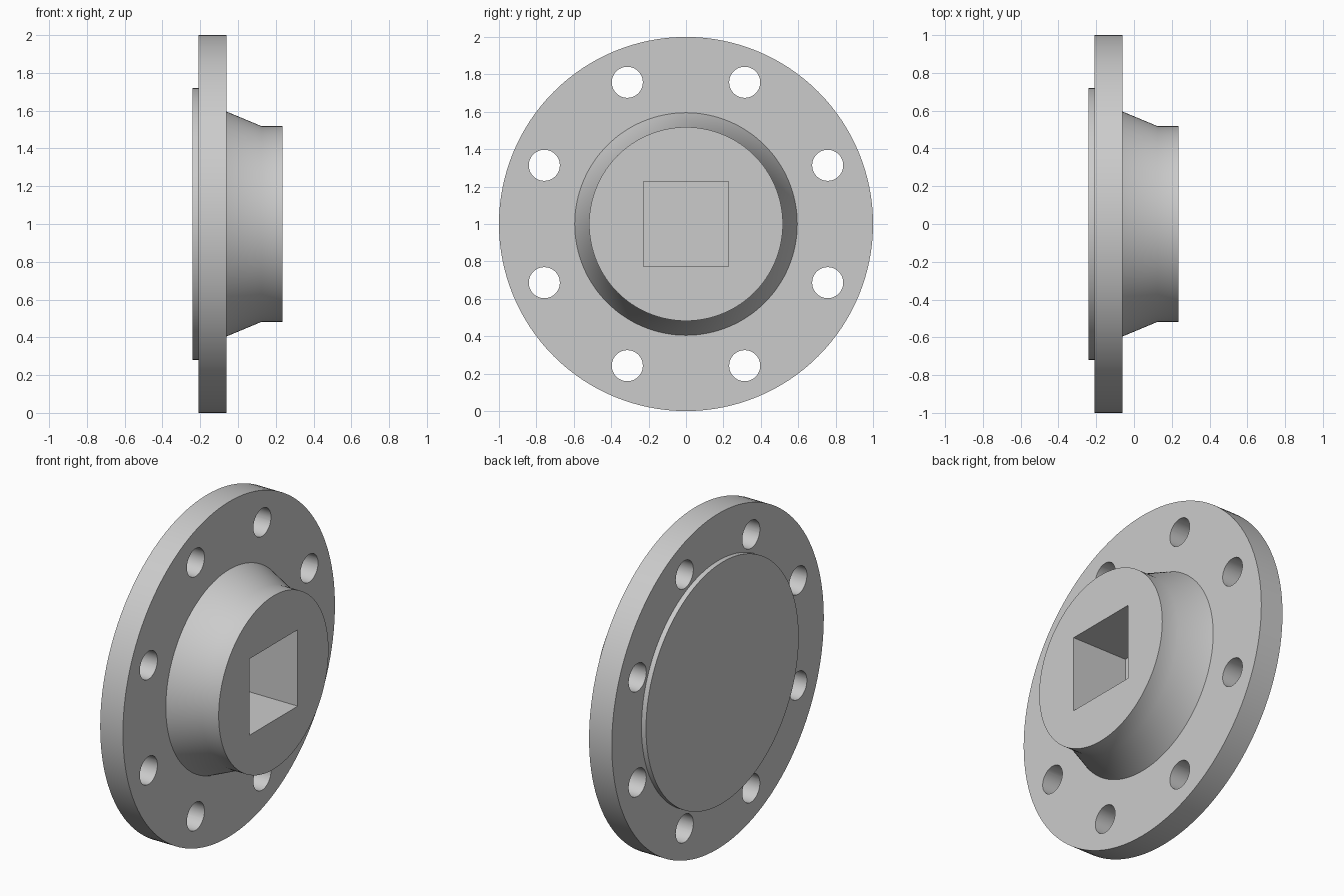
import bpy, bmesh
from math import pi, radians, sin, cos
from mathutils import Matrix

if "Cube" in bpy.data.objects:
    bpy.data.objects.remove(bpy.data.objects["Cube"], do_unlink=True)

SEGMENTS = 128
CENTRE_Z = 1.0

steel = bpy.data.materials.new("steel_grey")
steel.use_nodes = True
grey = (0.6, 0.6, 0.6, 1)
steel.diffuse_color = grey
steel.node_tree.nodes["Principled BSDF"].inputs["Base Color"].default_value = grey


def add_object(name, bm):
    bmesh.ops.recalc_face_normals(bm, faces=bm.faces)
    mesh = bpy.data.meshes.new(name)
    bm.to_mesh(mesh)
    bm.free()
    mesh.materials.append(steel)
    obj = bpy.data.objects.new(name, mesh)
    bpy.context.collection.objects.link(obj)
    return obj


def revolve_x(name, profile):
    """Solid of revolution about the x axis from (x, radius) points."""
    bm = bmesh.new()
    rings = []
    for x, r in profile:
        angles = [2 * pi * i / SEGMENTS for i in range(SEGMENTS)]
        rings.append([bm.verts.new((x, r * cos(a), CENTRE_Z + r * sin(a))) for a in angles])
    for low, high in zip(rings, rings[1:]):
        for i in range(SEGMENTS):
            j = (i + 1) % SEGMENTS
            bm.faces.new((low[i], low[j], high[j], high[i]))
    bm.faces.new(rings[0])
    bm.faces.new(rings[-1])
    return add_object(name, bm)


# Raised face, flange disc, tapered neck and straight hub
flange = revolve_x("flange_body", [
    (-0.24, 0.72), (-0.21, 0.72),
    (-0.21, 1.0), (-0.06, 1.0),
    (-0.06, 0.595), (0.125, 0.518), (0.235, 0.518),
])

# Ring of eight bolt holes and a blind square socket
cutter_bm = bmesh.new()
for k in range(8):
    a = radians(22.5 + 45 * k)
    place = Matrix.Translation((-0.135, 0.82 * cos(a), CENTRE_Z + 0.82 * sin(a)))
    bmesh.ops.create_cone(cutter_bm, cap_ends=True, segments=48, radius1=0.083,
                          radius2=0.083, depth=0.4,
                          matrix=place @ Matrix.Rotation(pi / 2, 4, 'Y'))
socket_floor, socket_top, socket_width = -0.13, 0.4, 0.456
bmesh.ops.create_cube(cutter_bm, size=1, matrix=(
    Matrix.Translation(((socket_floor + socket_top) / 2, 0, CENTRE_Z))
    @ Matrix.Diagonal((socket_top - socket_floor, socket_width, socket_width, 1))))
cutter = add_object("hole_cutter", cutter_bm)
cutter.hide_render = True

cut = flange.modifiers.new("holes", 'BOOLEAN')
cut.operation = 'DIFFERENCE'
cut.solver = 'EXACT'
cut.object = cutter

bpy.ops.object.select_all(action='DESELECT')
flange.select_set(True)
bpy.context.view_layer.objects.active = flange
bpy.ops.object.modifier_apply(modifier=cut.name)
bpy.data.objects.remove(cutter, do_unlink=True)

# Smooth round walls with crisp rims
bpy.ops.object.shade_smooth_by_angle(angle=radians(30))
